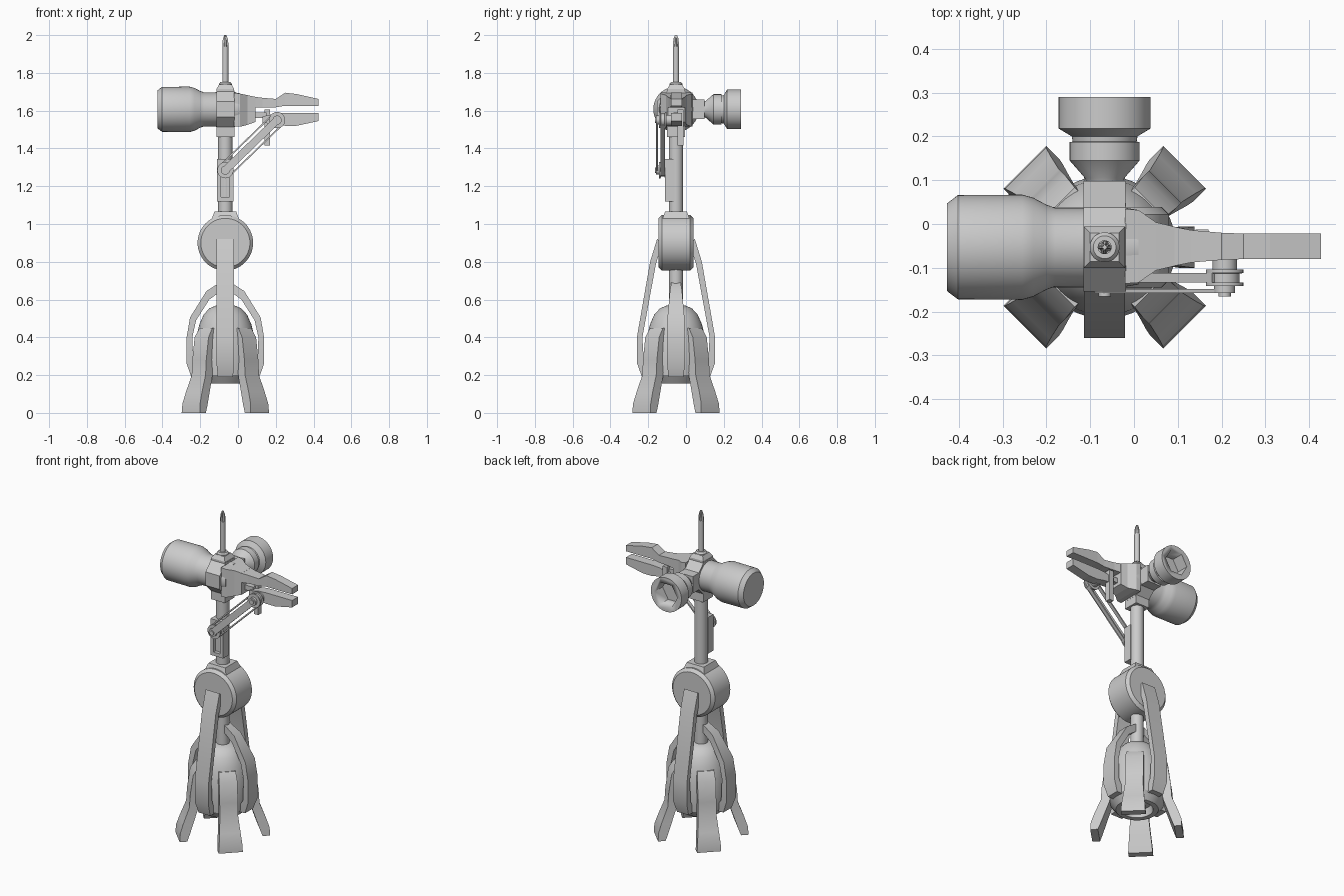
import bpy, bmesh, math
from mathutils import Vector, Matrix

if "Cube" in bpy.data.objects:
    bpy.data.objects.remove(bpy.data.objects["Cube"])

CX, CY, CZ = -0.067, -0.053, 1.607      # main axis and height of the tool head


def loft(name, rings, smooth=True):
    """Skin a list of equal-length point rings and cap both ends."""
    bm = bmesh.new()
    vs = [[bm.verts.new(p) for p in r] for r in rings]
    n = len(vs[0])
    for a, b in zip(vs, vs[1:]):
        for i in range(n):
            j = (i + 1) % n
            bm.faces.new((a[i], a[j], b[j], b[i]))
    bm.faces.new(vs[0])
    bm.faces.new(vs[-1][::-1])
    bmesh.ops.recalc_face_normals(bm, faces=bm.faces)
    me = bpy.data.meshes.new(name)
    bm.to_mesh(me)
    bm.free()
    ob = bpy.data.objects.new(name, me)
    bpy.context.collection.objects.link(ob)
    if smooth:
        bpy.ops.object.select_all(action='DESELECT')
        bpy.context.view_layer.objects.active = ob
        ob.select_set(True)
        bpy.ops.object.shade_smooth_by_angle(angle=math.radians(28))
    return ob


def lathe(name, axis, centre, profile, n=40, phase=0.0):
    """Turn (radius, position along axis) points about a line through centre."""
    rings = []
    for r, t in profile:
        ring = []
        for i in range(n):
            a = phase + 2 * math.pi * i / n
            u, v = r * math.cos(a), r * math.sin(a)
            ring.append({'x': (t, centre[0] + u, centre[1] + v),
                         'y': (centre[0] + u, t, centre[1] + v),
                         'z': (centre[0] + u, centre[1] + v, t)}[axis])
        rings.append(ring)
    return loft(name, rings)


def box(name, x0, x1, y0, y1, z0, z1):
    return loft(name, [[(x0, y0, z), (x1, y0, z), (x1, y1, z), (x0, y1, z)] for z in (z0, z1)], False)


def radial_arm(name, secs, angle):
    """Strap of (outer r, outer z, inner r, inner z, half width) sections turned about the main axis."""
    m = Matrix.Translation((CX, CY, 0)) @ Matrix.Rotation(angle, 4, 'Z')
    return loft(name, [[m @ Vector(p) for p in ((ro, -w, zo), (ro, w, zo), (ri, w, zi), (ri, -w, zi))]
                       for ro, zo, ri, zi, w in secs])


def jaw(name, secs, y=-0.051):
    """Bar along x from (x, half depth, z low, z high) sections."""
    return loft(name, [[(x, y - h, a), (x, y + h, a), (x, y + h, b), (x, y - h, b)]
                       for x, h, a, b in secs], False)


# lower body and poles
lathe('body_shell', 'z', (CX, CY), [(.05, .568), (.085, .553), (.115, .52), (.137, .47), (.155, .40),
      (.163, .28), (.155, .2), (.12, .155), (.09, .155), (.08, .2)], 48)
lathe('lower_pole', 'z', (CX, CY), [(.037, .5), (.037, .85)])
lathe('upper_pole', 'z', (CX, CY), [(.038, 1.0), (.038, 1.5)])

# shoulder drum with its square collar
lathe('shoulder_drum', 'y', (CX, .9), [(.13, CY - .092), (.147, CY - .075), (.147, CY + .075),
      (.13, CY + .092)], 56)
loft('shoulder_collar', [[(CX + sx * h, CY + sy * h, z) for sx, sy in ((-1, -1), (1, -1), (1, 1), (-1, 1))]
                         for h, z in ((.08, .99), (.073, 1.025), (.058, 1.065))], False)

# long arms (front/back), short arms (sides), four splayed feet
LONG = [(.1, .92, .07, .9, .047), (.137, .80, .106, .79, .047), (.207, .4, .178, .4, .047),
        (.207, .265, .17, .27, .047), (.18, .19, .12, .19, .04)]
SHORT = [(.03, .69, .03, .64, .025), (.1, .645, .085, .60, .032), (.187, .505, .155, .49, .045),
         (.205, .4, .175, .4, .047), (.205, .26, .17, .27, .047), (.18, .19, .12, .19, .04)]
FOOT = [(.145, .45, .11, .45, .048), (.178, .40, .13, .40, .052), (.195, .28, .14, .28, .052),
        (.2, .2, .15, .19, .052), (.235, .11, .18, .1, .06), (.255, .05, .2, .04, .066), (.258, 0, .215, 0, .069)]
for k in range(2):
    radial_arm(f'long_arm_{k}', LONG, math.pi * (k + .5))
    radial_arm(f'side_arm_{k}', SHORT, math.pi * k)
for k in range(4):
    radial_arm(f'foot_{k}', FOOT, math.pi * (k / 2 + .25))

# octagonal hub and its mounting blocks
lathe('hub', 'x', (CY, CZ), [(.109, -.115), (.109, -.018)], 8, math.pi / 8)
box('hub_base', CX - .048, CX + .048, CY - .048, CY + .048, 1.46, 1.53)
box('hub_socket_mount', CX - .048, CX + .048, 0, .098, CZ - .052, CZ + .052)
loft('hub_top_mount', [[(CX + sx * h, CY + sy * h, z) for sx, sy in ((-1, -1), (1, -1), (1, 1), (-1, 1))]
                       for h, z in ((.047, 1.69), (.047, 1.715), (.033, 1.738))], False)

# round handle
lathe('handle', 'x', (CY, CZ), [(.1, -.427), (.119, -.402), (.12, -.255), (.113, -.23), (.097, -.2), (.09, -.18),
      (.09, -.02), (.085, .01)], 56)

# screwdriver with cross tip
lathe('driver_collar', 'z', (CX, CY), [(.034, 1.72), (.034, 1.742), (.026, 1.752)])
lathe('driver_shaft', 'z', (CX, CY), [(.016, 1.74), (.016, 1.94)], 24)
tip = []
for ro, ri, z in ((.016, .014, 1.93), (.016, .008, 1.96), (.013, .006, 1.982), (.006, .004, 2.0)):
    ring = []
    for i in range(4):
        for da, r in ((-.25, ro), (.25, ro), (math.pi / 4, ri)):
            a = i * math.pi / 2 + da
            ring.append((CX + r * math.cos(a), CY + r * math.sin(a), z))
    tip.append(ring)
loft('driver_tip', tip, False)

# hexagon socket pointing back
socket = lathe('socket', 'y', (CX, CZ), [(.04, .09), (.045, .105), (.08, .145), (.08, .187), (.073, .188),
               (.075, .2), (.105, .218), (.105, .29)], 48)
cutter = lathe('socket_cutter', 'y', (CX, CZ), [(.077, .215), (.077, .31)], 6)
cutter.hide_render = True
mod = socket.modifiers.new('hex_recess', 'BOOLEAN')
mod.operation, mod.object, mod.solver = 'DIFFERENCE', cutter, 'EXACT'
bpy.ops.object.select_all(action='DESELECT')
bpy.context.view_layer.objects.active = socket
socket.select_set(True)
bpy.ops.object.modifier_apply(modifier='hex_recess')
bpy.data.objects.remove(cutter)

# gripping jaws
jaw('jaw_head', [(-.02, .085, 1.515, 1.695), (.01, .083, 1.515, 1.69), (.05, .055, 1.525, 1.682),
                 (.092, .045, 1.54, 1.673)])
jaw('upper_jaw', [(.08, .047, 1.615, 1.674), (.13, .037, 1.617, 1.668), (.2, .031, 1.618, 1.662),
                  (.25, .029, 1.626, 1.695), (.31, .029, 1.626, 1.688), (.427, .029, 1.626, 1.662)])
jaw('lower_jaw', [(.13, .029, 1.535, 1.57), (.2, .029, 1.53, 1.585), (.25, .029, 1.52, 1.588),
                  (.31, .029, 1.52, 1.588), (.427, .029, 1.545, 1.588)])
box('jaw_slide', .14, .17, -.045, -.012, 1.415, 1.607)
box('jaw_guide', .08, .15, -.065, -.035, 1.56, 1.59)

# slotted bracket on the pole
for s in (-1, 1):
    box(f'bracket_rail_{s}', CX + s * .033 - .01, CX + s * .033 + .01, -.112, -.06, 1.12, 1.33)
box('bracket_bottom', CX - .043, CX + .043, -.112, -.06, 1.12, 1.142)
box('bracket_top', CX - .043, CX + .043, -.112, -.06, 1.25, 1.345)
box('bracket_back', CX - .043, CX + .043, -.09, -.06, 1.12, 1.345)

# drive link: two pulleys, front plate and belt runs
P, Q = Vector((CX, 0, 1.285)), Vector((.207, 0, 1.55))
d = (Q - P).normalized()
side = Vector((-d.z, 0, d.x))


def link_bar(name, offset, half, y0, y1):
    loft(name, [[c + side * (offset + s * half) + Vector((0, y, 0))
                 for s, y in ((-1, y0), (1, y0), (1, y1), (-1, y1))] for c in (P, Q)], False)


link_bar('link_plate', 0, .02, -.158, -.148)
for s in (-1, 1):
    link_bar(f'belt_run_{s}', s * .037, .004, -.134, -.112)
for i, c in enumerate((P, Q)):
    lathe(f'pulley_{i}', 'y', (c.x, c.z), [(.028, -.07), (.028, -.104), (.043, -.104), (.043, -.112), (.034, -.113),
          (.034, -.133), (.043, -.134), (.043, -.142), (.024, -.142), (.024, -.158), (.014, -.158), (.014, -.165)], 24)
